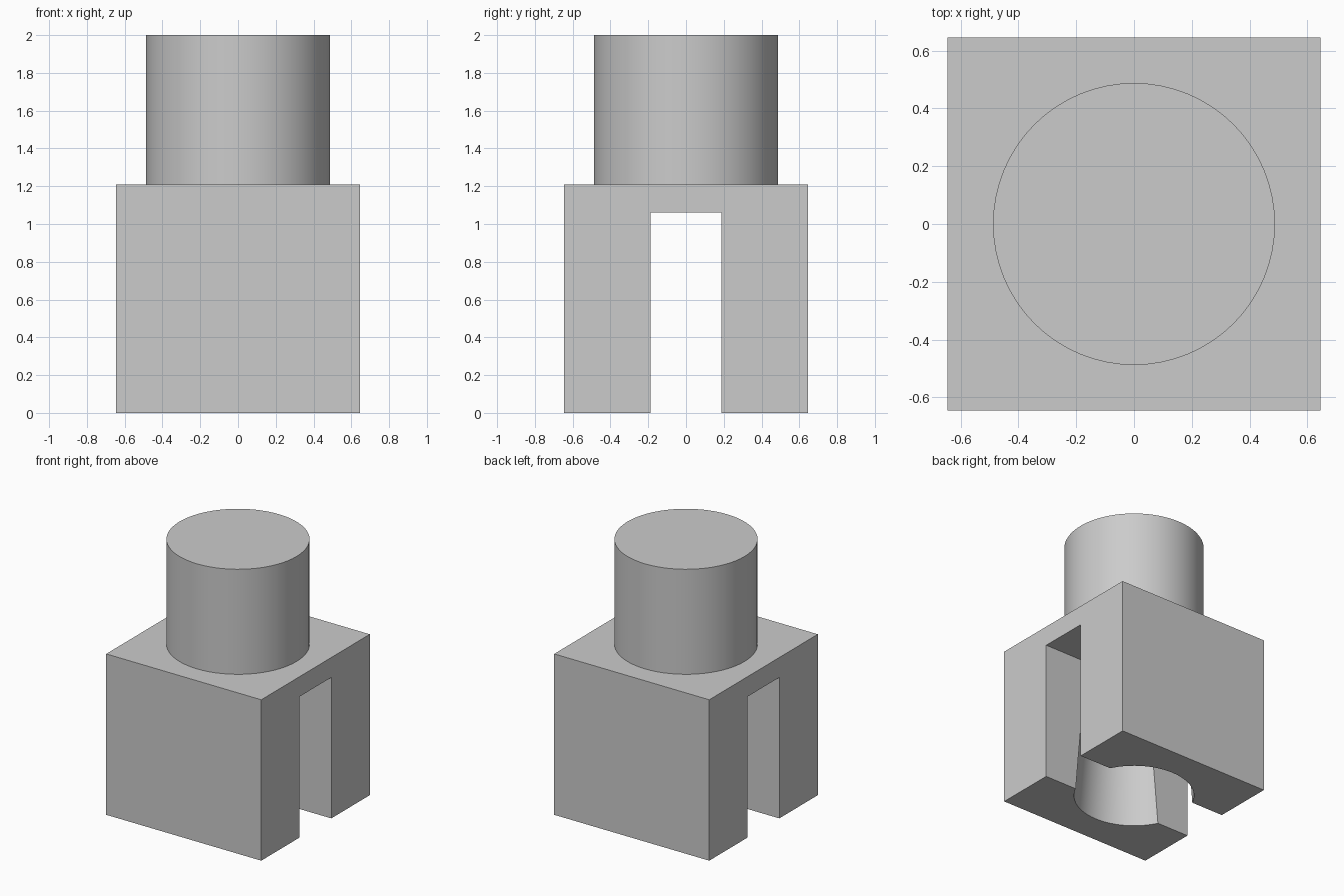
import bpy
import math

cube = bpy.data.objects.get("Cube")
if cube:
    bpy.data.objects.remove(cube, do_unlink=True)

WIDTH = 1.29       # square block side
BLOCK_TOP = 1.21
POST_RADIUS = 0.488
SLOT_WIDTH = 0.375
SLOT_TOP = 1.06
BORE_BOTTOM = 0.42  # tapered bore radius at the base
TAPER = 0.08        # radius lost per unit of height
BELOW = 0.1         # cutters start below the base

grey = bpy.data.materials.new("plain grey")
grey.use_nodes = True
colour = (0.6, 0.6, 0.6, 1)
grey.diffuse_color = colour
grey.node_tree.nodes["Principled BSDF"].inputs["Base Color"].default_value = colour


def box(name, sx, sy, z0, z1):
    bpy.ops.mesh.primitive_cube_add(size=1, location=(0, 0, (z0 + z1) / 2))
    return finish(name, (sx, sy, z1 - z0))


def cone(name, r0, r1, z0, z1):
    bpy.ops.mesh.primitive_cone_add(vertices=64, radius1=r0, radius2=r1,
                                    depth=z1 - z0, location=(0, 0, (z0 + z1) / 2))
    return finish(name, (1, 1, 1))


def finish(name, scale):
    obj = bpy.context.object
    obj.name = name
    obj.scale = scale
    bpy.ops.object.transform_apply(location=True, rotation=False, scale=True)
    obj.data.materials.append(grey)
    return obj


def combine(target, tool, operation):
    mod = target.modifiers.new(operation.lower(), 'BOOLEAN')
    mod.operation = operation
    mod.solver = 'EXACT'
    mod.object = tool
    bpy.context.view_layer.objects.active = target
    bpy.ops.object.modifier_apply(modifier=mod.name)
    bpy.data.objects.remove(tool, do_unlink=True)


# Square block with the round post rising from its top
body = box("slotted_block_with_post", WIDTH, WIDTH, 0, BLOCK_TOP)
post = cone("post", POST_RADIUS, POST_RADIUS, BLOCK_TOP - BELOW, 2)
combine(body, post, 'UNION')

# Tapered bore in the underside
bore = cone("bore_cutter", BORE_BOTTOM + TAPER * BELOW,
            BORE_BOTTOM - TAPER * SLOT_TOP, -BELOW, SLOT_TOP)
combine(body, bore, 'DIFFERENCE')

# Slot running through from side to side
slot = box("slot_cutter", WIDTH * 2, SLOT_WIDTH, -BELOW, SLOT_TOP)
combine(body, slot, 'DIFFERENCE')

# Smooth round walls, sharp edges elsewhere
bpy.ops.object.select_all(action='DESELECT')
body.select_set(True)
bpy.context.view_layer.objects.active = body
bpy.ops.object.shade_smooth_by_angle(angle=math.radians(30))
